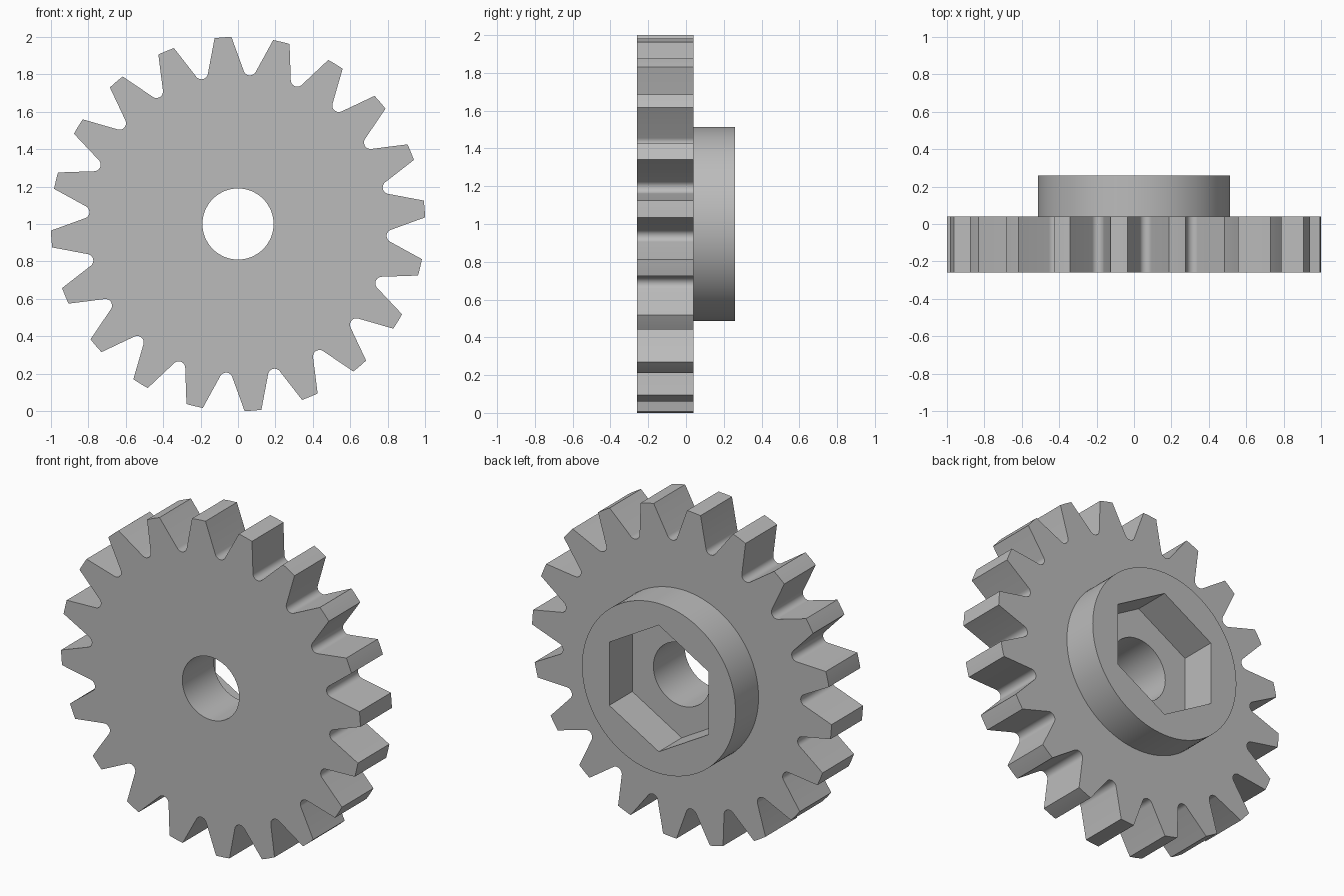
import bpy
import bmesh
from math import sin, cos, pi, radians, asin
from mathutils import Vector

cube = bpy.data.objects.get("Cube")
if cube:
    bpy.data.objects.remove(cube, do_unlink=True)

# Single grey material
grey = bpy.data.materials.new("plain grey")
grey.use_nodes = True
colour = (0.5, 0.5, 0.5, 1)
grey.diffuse_color = colour
grey.node_tree.nodes["Principled BSDF"].inputs["Base Color"].default_value = colour

CENTRE_Z = 1.0
TEETH = 20
PITCH = 2 * pi / TEETH
PHASE = radians(4.6)


def polar(radius, angle):
    return radius * cos(angle), radius * sin(angle)


def ring(radius, sides, start=0.0):
    return [polar(radius, start + 2 * pi * i / sides) for i in range(sides)]


def gear_outline():
    """Tapered teeth joined by rounded root gaps."""
    tip_r, tip_half = 1.001, asin(0.045)
    fillet, root_r = 0.035, 0.797
    flank = radians(25)
    arc_steps, tip_steps = 12, 4
    points = []
    for tooth in range(TEETH):
        mid = PHASE + tooth * PITCH
        for i in range(tip_steps + 1):
            points.append(polar(tip_r, mid + tip_half * (2 * i / tip_steps - 1)))
        # Root fillet, swept from one flank to the next
        gap = mid + PITCH / 2
        cx, cy = polar(root_r + fillet, gap)
        for i in range(arc_steps + 1):
            t = -pi / 2 + flank + (pi - 2 * flank) * i / arc_steps
            dx, dy = polar(fillet, gap + pi - t)
            points.append((cx + dx, cy + dy))
    return points


def plate(name, outer, hole, y0, y1):
    """Solid plate with a hole, extruded along y."""
    bm = bmesh.new()
    edges = []
    for loop in (outer, hole):
        verts = [bm.verts.new((x, y0, z + CENTRE_Z)) for x, z in loop]
        edges += [bm.edges.new((verts[i - 1], verts[i])) for i in range(len(verts))]
    bmesh.ops.triangle_fill(bm, edges=edges, use_beauty=True, normal=(0, -1, 0))
    result = bmesh.ops.extrude_face_region(bm, geom=bm.faces[:])
    moved = [g for g in result["geom"] if isinstance(g, bmesh.types.BMVert)]
    bmesh.ops.translate(bm, verts=moved, vec=Vector((0, y1 - y0, 0)))
    bmesh.ops.recalc_face_normals(bm, faces=bm.faces[:])
    mesh = bpy.data.meshes.new(name)
    bm.to_mesh(mesh)
    bm.free()
    mesh.materials.append(grey)
    obj = bpy.data.objects.new(name, mesh)
    bpy.context.collection.objects.link(obj)
    bpy.ops.object.select_all(action="DESELECT")
    obj.select_set(True)
    bpy.context.view_layer.objects.active = obj
    bpy.ops.object.shade_smooth_by_angle(angle=radians(25))
    return obj


# Toothed wheel with a round bore
plate("gear_wheel", gear_outline(), ring(0.19, 64), -0.26, 0.04)

# Round hub on the back with a hexagonal pocket, points up and down
plate("hub_with_hex_pocket", ring(0.513, 96), ring(0.382, 6, pi / 2), 0.04, 0.26)
